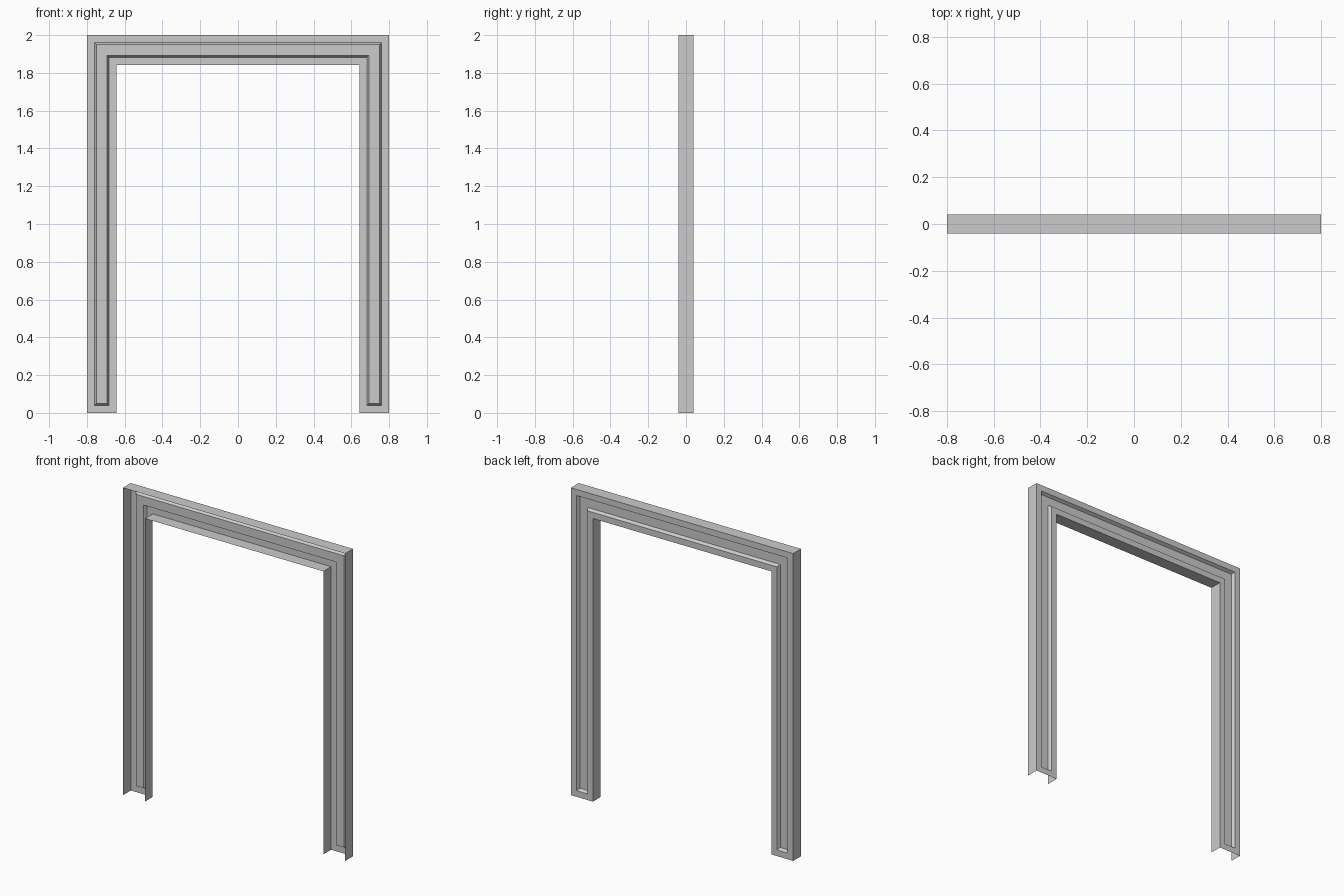
import bpy
import bmesh

# Remove the default cube only
cube = bpy.data.objects.get("Cube")
if cube:
    bpy.data.objects.remove(cube, do_unlink=True)

OUTER_X, INNER_X = 0.8, 0.642     # half widths of the frame and of the opening
TOP_Z, HEAD_Z = 2.0, 1.842        # top of the frame and of the opening
BACK, FRONT = 0.04, -0.04
PANEL_Y = 0.02                    # depth of the recessed panel

grey = bpy.data.materials.new("grey")
grey.use_nodes = True
grey.diffuse_color = (0.6, 0.6, 0.6, 1)
grey.node_tree.nodes["Principled BSDF"].inputs["Base Color"].default_value = (0.6, 0.6, 0.6, 1)


def arch_loop(bm, inset, y):
    """Vertices of the doorway outline, shrunk by inset, at depth y."""
    ox, ix = OUTER_X - inset, INNER_X + inset
    top, head = TOP_Z - inset, HEAD_Z + inset
    outline = [(-ox, inset), (-ix, inset), (-ix, head), (ix, head),
               (ix, inset), (ox, inset), (ox, top), (-ox, top)]
    return [bm.verts.new((x, y, z)) for x, z in outline]


def bridge(bm, a, b, skip=()):
    """Join two matching loops with quads, leaving out the skipped edges."""
    n = len(a)
    for i in range(n):
        if i not in skip:
            j = (i + 1) % n
            bm.faces.new((a[i], a[j], b[j], b[i]))


bm = bmesh.new()
rim = arch_loop(bm, 0, BACK)
recess_edge = arch_loop(bm, 0.04, BACK)
panel_edge = arch_loop(bm, 0.051, PANEL_Y)
lip = arch_loop(bm, 0, FRONT)

# Flat border, sloped recess walls and sunken panel on the back
bridge(bm, recess_edge, rim)
bridge(bm, panel_edge, recess_edge)
bm.faces.new(list(reversed(panel_edge)))

# Thin side flanges, open at the feet and at the front
bridge(bm, rim, lip, skip=(0, 4))

mesh = bpy.data.meshes.new("door_frame")
bm.to_mesh(mesh)
bm.free()
mesh.materials.append(grey)
frame = bpy.data.objects.new("door_frame", mesh)
bpy.context.collection.objects.link(frame)
